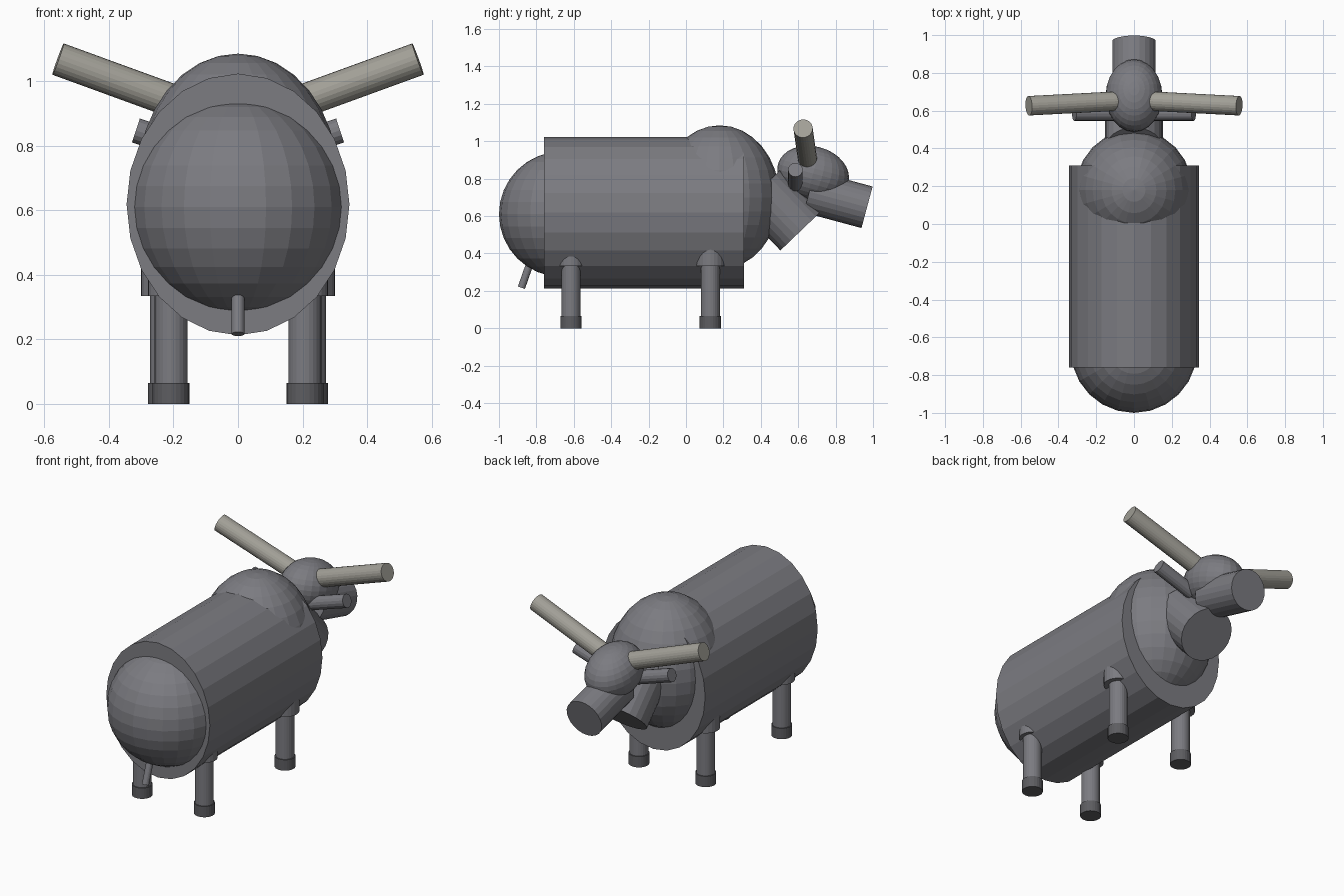
import bpy
from math import radians
from mathutils import Vector

if "Cube" in bpy.data.objects:
    bpy.data.objects.remove(bpy.data.objects["Cube"])


def material(name, rgb):
    m = bpy.data.materials.new(name)
    m.diffuse_color = (*rgb, 1)
    m.use_nodes = True
    m.node_tree.nodes["Principled BSDF"].inputs["Base Color"].default_value = m.diffuse_color
    return m


HIDE = material("hide", (0.20, 0.20, 0.22))
HORN = material("horn", (0.36, 0.35, 0.31))
HOOF = material("hoof", (0.11, 0.11, 0.12))


def finish(name, mat):
    ob = bpy.context.object
    ob.name = name
    ob.data.materials.append(mat)
    return ob


def ball(name, centre, radii, tilt=0, mat=HIDE):
    """Ellipsoid, optionally tilted about x."""
    bpy.ops.mesh.primitive_uv_sphere_add(segments=24, ring_count=16, radius=1,
                                         location=centre, rotation=(radians(tilt), 0, 0))
    bpy.context.object.scale = radii
    return finish(name, mat)


def rod(name, start, end, radius, mat=HIDE, sides=24):
    """Round bar from start to end."""
    a, b = Vector(start), Vector(end)
    bpy.ops.mesh.primitive_cylinder_add(vertices=sides, radius=radius, depth=(b - a).length,
                                        location=(a + b) / 2)
    ob = bpy.context.object
    ob.rotation_mode = 'QUATERNION'
    ob.rotation_quaternion = (b - a).to_track_quat('Z', 'Y')
    return finish(name, mat)


# Trunk: oval barrel with rounded rump and shoulder hump
bpy.ops.mesh.primitive_cylinder_add(vertices=24, radius=1, depth=1.07,
                                    location=(0, -0.225, 0.618), rotation=(radians(90), 0, 0))
bpy.context.object.scale = (0.345, 0.405, 1)
finish("body", HIDE)
ball("rump", (0, -0.665, 0.61), (0.335, 0.335, 0.335))
ball("shoulder_hump", (0, 0.18, 0.70), (0.31, 0.32, 0.385))

# Neck, head and muzzle
rod("neck", (0, 0.40, 0.746), (0, 0.615, 0.522), 0.153)
ball("head", (0, 0.68, 0.827), (0.15, 0.195, 0.145), tilt=-15)
rod("muzzle", (0, 0.659, 0.73), (0, 0.968, 0.647), 0.115)

# Tail
rod("tail", (0, -0.80, 0.445), (0, -0.88, 0.217), 0.02, sides=16)

# Mirrored parts
for side, s in (("left", -1), ("right", 1)):
    rod(f"{side}_horn", (s * 0.06, 0.652, 0.887), (s * 0.557, 0.626, 1.068), 0.0515, HORN)
    rod(f"{side}_ear", (s * 0.08, 0.585, 0.77), (s * 0.316, 0.585, 0.847), 0.039, sides=16)
    for end, x, y, thigh in (("rear", 0.207, -0.615, 0.072), ("front", 0.222, 0.13, 0.079)):
        rod(f"{end}_{side}_thigh", (s * x, y, 0.334), (s * x, y, 0.56), thigh)
        rod(f"{end}_{side}_leg", (s * x, y, 0.03), (s * x, y, 0.42), 0.051)
        rod(f"{end}_{side}_hoof", (s * x, y, 0), (s * x, y, 0.065), 0.057, HOOF)
